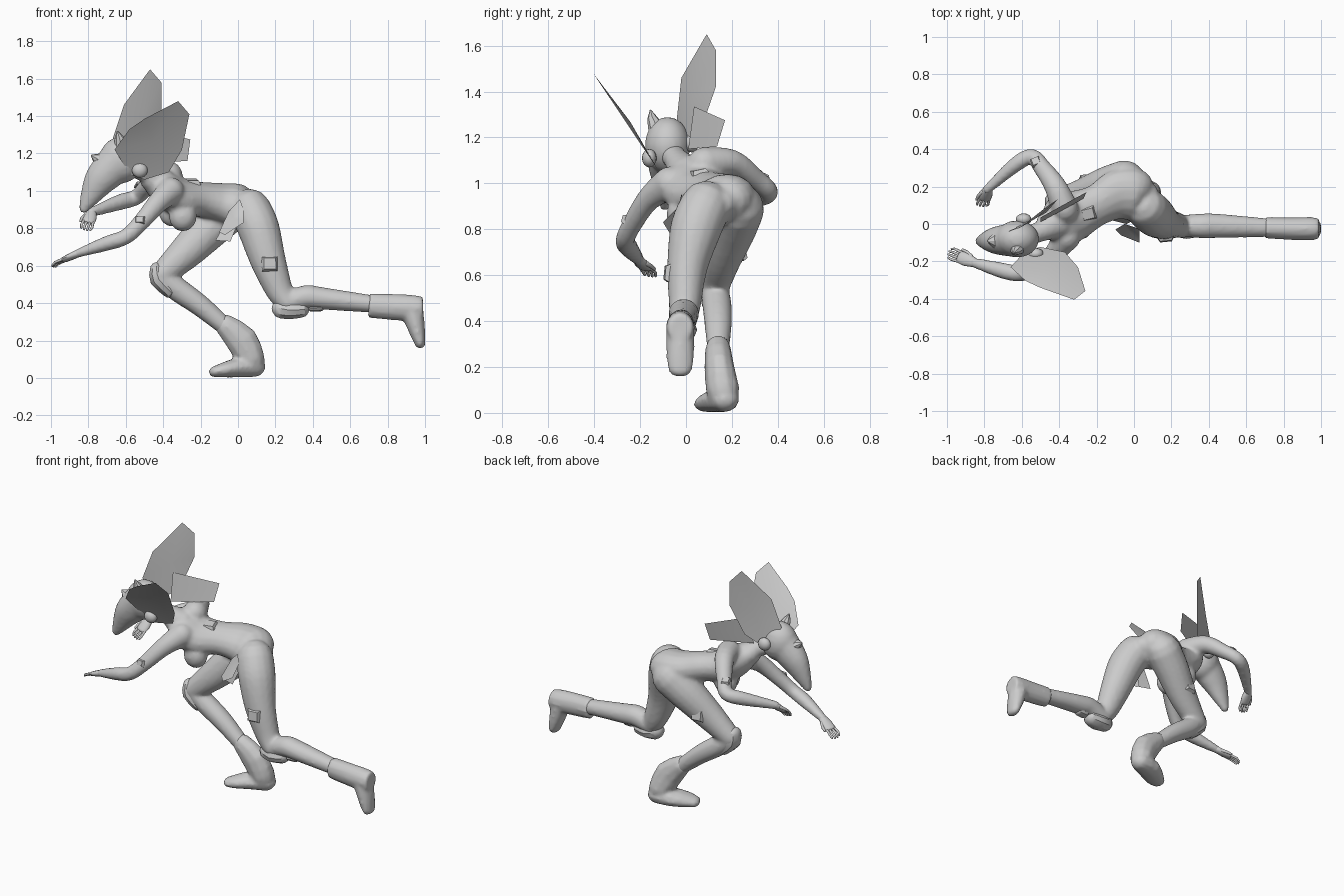
import bpy, bmesh, math
from mathutils import Vector, Matrix


def finish(name, bm, angle=50):
    bmesh.ops.recalc_face_normals(bm, faces=bm.faces)
    me = bpy.data.meshes.new(name)
    bm.to_mesh(me)
    bm.free()
    me.polygons.foreach_set("use_smooth", [True] * len(me.polygons))
    me.set_sharp_from_angle(angle=math.radians(angle))
    ob = bpy.data.objects.new(name, me)
    bpy.context.collection.objects.link(ob)
    return ob


def tube(bm, pts, side=(0, 1, 0), n=16, steps=4, rounded=True):
    """Loft ellipses along points (x, y, z, half width along side, half height)."""
    P = [Vector(p) for p in pts]
    path = []
    for i in range(len(P) - 1):
        a, b, c, d = P[max(i - 1, 0)], P[i], P[i + 1], P[min(i + 2, len(P) - 1)]
        for k in range(steps):
            t = k / steps
            path.append(0.5 * (2 * b + (c - a) * t + (2 * a - 5 * b + 4 * c - d) * t * t
                               + (3 * b - a - 3 * c + d) * t ** 3))
    path.append(P[-1])
    frames = []
    for i, p in enumerate(path):
        tan = (path[min(i + 1, len(path) - 1)] - path[max(i - 1, 0)])
        tan = Vector(tan[:3]).normalized()
        frames.append((Vector(p[:3]), tan, p[3], p[4]))
    if rounded:
        for end, s in ((0, -1), (-1, 1)):
            c, t, w, h = frames[end]
            r = min(w, h)
            extra = [(c + t * s * r * math.sin(q), t, w * math.cos(q), h * math.cos(q))
                     for q in (0.5, 1.0, 1.35)]
            frames = extra[::-1] + frames if s < 0 else frames + extra
    rings = []
    for c, t, w, h in frames:
        u = Vector(side)
        u = (u - t * u.dot(t)).normalized()
        v = t.cross(u)
        rings.append([bm.verts.new(c + u * w * math.cos(a) + v * h * math.sin(a))
                      for a in (2 * math.pi * k / n for k in range(n))])
    for r0, r1 in zip(rings, rings[1:]):
        for k in range(n):
            bm.faces.new((r0[k], r0[(k + 1) % n], r1[(k + 1) % n], r1[k]))
    bm.faces.new(rings[0])
    bm.faces.new(rings[-1])


def ball(bm, c, r, seg=20):
    bmesh.ops.create_uvsphere(bm, u_segments=seg, v_segments=seg // 2, radius=1,
                              matrix=Matrix.Translation(c) @ Matrix.Diagonal((*r, 1)))


def blend(ob, voxel, soften=5):
    m = ob.modifiers.new("blend", 'REMESH')
    m.mode, m.voxel_size, m.use_smooth_shade = 'VOXEL', voxel, True
    s = ob.modifiers.new("soften", 'SMOOTH')
    s.factor, s.iterations = 0.5, soften


def panel(name, pts, bulge=(0, 0, 0)):
    bm = bmesh.new()
    vs = [bm.verts.new(p) for p in pts]
    mid = bm.verts.new(sum((Vector(p) for p in pts), Vector()) / len(pts) + Vector(bulge))
    for a, b in zip(vs, vs[1:] + vs[:1]):
        bm.faces.new((a, b, mid))
    finish(name, bm)


def plate(name, c, normal, size, up='Y'):
    bm = bmesh.new()
    rot = Vector(normal).to_track_quat('Z', up).to_matrix().to_4x4()
    bmesh.ops.create_cone(bm, cap_ends=True, segments=4, radius1=0.75, radius2=0.55, depth=1,
                          matrix=Matrix.Translation(c) @ rot @ Matrix.Diagonal((*size, 1))
                          @ Matrix.Rotation(math.pi / 4, 4, 'Z'))
    finish(name, bm, 20)


# body: torso, bust, neck, arms and legs blended into one skin
bm = bmesh.new()
tube(bm, [(.045, .14, .91, .1, .08), (0, .16, .92, .142, .115), (-.09, .155, .935, .138, .105),
          (-.2, .1, .955, .112, .092), (-.32, .045, .97, .14, .1), (-.4, .015, 1.02, .145, .092),
          (-.46, -.01, 1.06, .08, .065)], (-.28, .9, .3))
ball(bm, (-.295, -.02, .865), (.075, .065, .082))
ball(bm, (-.35, .085, .89), (.075, .065, .082))
tube(bm, [(-.4, .01, 1.05, .085, .07), (-.5, -.04, 1.1, .056, .052), (-.6, -.07, 1.14, .055, .055)])
tube(bm, [(-.36, -.07, 1.0, .075, .075), (-.43, -.16, .935, .052, .056), (-.52, -.23, .83, .044, .046),
          (-.6, -.265, .755, .042, .042), (-.7, -.25, .72, .043, .04), (-.86, -.205, .665, .027, .023)])
tube(bm, [(-.37, .08, 1.085, .075, .075), (-.42, .2, 1.09, .058, .06), (-.49, .3, 1.02, .046, .048),
          (-.545, .36, .965, .042, .042), (-.63, .32, .94, .043, .041), (-.785, .185, .885, .026, .025)],
     (0, 0, 1))
tube(bm, [(.065, .085, .9, .112, .112), (.11, .042, .8, .112, .112), (.16, .005, .63, .088, .096),
          (.22, -.005, .47, .07, .074), (.265, -.015, .4, .06, .058)])
tube(bm, [(.26, -.01, .4, .058, .058), (.36, -.01, .432, .066, .064), (.45, -.01, .425, .065, .06),
          (.72, -.02, .395, .05, .047)])
tube(bm, [(-.05, .23, .89, .112, .115), (-.15, .2, .8, .105, .11), (-.28, .155, .67, .085, .092),
          (-.41, .125, .55, .064, .066)])
tube(bm, [(-.41, .125, .54, .06, .06), (-.32, .135, .47, .064, .064), (-.2, .14, .385, .06, .058),
          (-.04, .14, .25, .045, .045)])
blend(finish("body", bm), .012)

# boots: front foot planted, rear foot trailing
bm = bmesh.new()
tube(bm, [(-.065, .14, .28, .056, .062), (.02, .145, .2, .066, .088), (.07, .16, .1, .074, .076)],
     n=10, steps=2)
tube(bm, [(.09, .17, .06, .064, .056), (.0, .145, .055, .078, .054), (-.08, .1, .042, .068, .04),
          (-.125, .085, .033, .052, .03)], n=10, steps=2)
blend(finish("front_boot", bm), .012, 2)
bm = bmesh.new()
tube(bm, [(.7, -.02, .387, .057, .066), (.85, -.025, .378, .061, .071), (.95, -.025, .372, .062, .07),
          (.99, -.025, .372, .054, .062)], n=12, steps=2, rounded=False)
tube(bm, [(.925, -.025, .37, .06, .065), (.94, -.025, .32, .062, .056), (.96, -.025, .24, .06, .042),
          (.973, -.025, .187, .052, .03)], n=12, steps=2)
blend(finish("rear_boot", bm), .012, 2)


# hands with four fingers and a thumb
def hand(name, wrist, direction, across, length):
    bm = bmesh.new()
    w, d, a = Vector(wrist), Vector(direction).normalized(), Vector(across).normalized()
    palm = w + d * length * .55
    tube(bm, [(*w, .024, .021), (*(w + d * length * .3), .036, .018), (*palm, .034, .014)],
         across, n=12, steps=2)
    nrm = d.cross(a)
    for k in range(4):
        b = palm + a * (k - 1.5) * .017
        m = b + d * length * .27 + a * (k - 1.5) * .003
        tube(bm, [(*b, .008, .008), (*m, .007, .007),
                  (*(b + d * length * (.44 - .04 * abs(k - 1.5)) + nrm * .008), .006, .006)],
             across, n=8, steps=1)
    t = w + d * length * .2 + a * .025
    tube(bm, [(*t, .011, .011), (*(t + d * .035 + a * .014), .009, .009),
              (*(t + d * .06 + a * .016), .007, .007)], across, n=8, steps=1)
    finish(name, bm)


hand("right_hand", (-.85, -.208, .668), (-.14, .055, -.063), (.3, .8, -.1), .17)
hand("left_hand", (-.78, .19, .887), (-.035, -.1, -.09), (-.8, .1, .2), .14)

# head: skull, tapering face and two pointed crest spikes
bm = bmesh.new()
ball(bm, (-.625, -.08, 1.165), (.118, .1, .125))
tube(bm, [(-.66, -.085, 1.14, .09, .105), (-.735, -.088, 1.06, .074, .088),
          (-.79, -.09, .97, .046, .056), (-.825, -.092, .905, .024, .028)])
blend(finish("head", bm), .012)
bm = bmesh.new()
tube(bm, [(-.62, -.125, 1.23, .04, .045), (-.635, -.148, 1.285, .022, .025), (-.645, -.155, 1.32, .003, .003)],
     n=8, steps=1, rounded=False)
tube(bm, [(-.69, -.085, 1.14, .07, .065), (-.75, -.09, 1.17, .042, .035), (-.785, -.09, 1.19, .004, .004)],
     n=8, steps=1, rounded=False)
finish("head_crest", bm, 30)
for name, c in (("right_ear_knob", (-.525, -.16, 1.11)), ("left_ear_knob", (-.59, .025, 1.175))):
    bm = bmesh.new()
    ball(bm, c, (.042, .032, .04), 16)
    finish(name, bm)

# large head fins, back strip and hip cloth
near = [(-.66, 1.22), (-.58, 1.33), (-.5, 1.385), (-.32, 1.48), (-.26, 1.41), (-.3, 1.22),
        (-.37, 1.1), (-.5, 1.06), (-.58, 1.09)]
panel("right_fin", [(x, -.15 - (z - 1.1) * .67, z) for x, z in near], (0, .012, .012))
panel("left_fin", [(-.67, -.04, 1.28), (-.61, -.02, 1.46), (-.47, .09, 1.65), (-.41, .13, 1.58),
                   (-.41, .13, 1.42), (-.47, .06, 1.22), (-.6, 0, 1.13)], (.008, -.012, 0))
panel("back_strip", [(-.5, .035, 1.335), (-.255, .17, 1.275), (-.27, .135, 1.16), (-.5, .01, 1.15)])
panel("hip_cloth", [(.01, -.02, .955), (.03, -.03, .9), (.03, -.1, .83), (-.07, -.06, .765),
                    (-.1, -.03, .78), (-.05, 0, .89)])
panel("rear_hip_cloth", [(-.06, .03, .85), (.0, .02, .83), (-.04, 0, .73), (-.12, .02, .735)])

# knee pads
bm = bmesh.new()
tube(bm, [(.235, -.015, .37, .055, .055), (.28, -.015, .362, .064, .05), (.335, -.015, .365, .055, .045)],
     n=10, steps=2)
tube(bm, [(.395, -.015, .374, .035, .02), (.44, -.015, .376, .035, .02)], n=8, steps=1)
finish("rear_knee_pad", bm, 30)
bm = bmesh.new()
tube(bm, [(-.435, .12, .58, .052, .038), (-.425, .12, .53, .062, .05), (-.37, .125, .47, .055, .042)],
     n=10, steps=2)
tube(bm, [(-.345, .13, .445, .035, .02), (-.3, .135, .41, .035, .02)], n=8, steps=1)
finish("front_knee_pad", bm, 30)

# small raised plates on the skin
plate("back_plate", (-.245, .055, 1.05), (.05, -.2, 1), (.075, .07, .02))
plate("rear_thigh_plate", (.17, -.083, .61), (.1, -1, .1), (.08, .075, .02))
plate("front_thigh_plate", (-.255, .25, .7), (-.1, 1, .2), (.075, .07, .02))
plate("right_arm_plate", (-.525, -.268, .845), (-.15, -1, .3), (.05, .04, .018))
plate("left_arm_plate", (-.525, .335, 1.035), (-.15, .4, 1), (.05, .05, .018))
